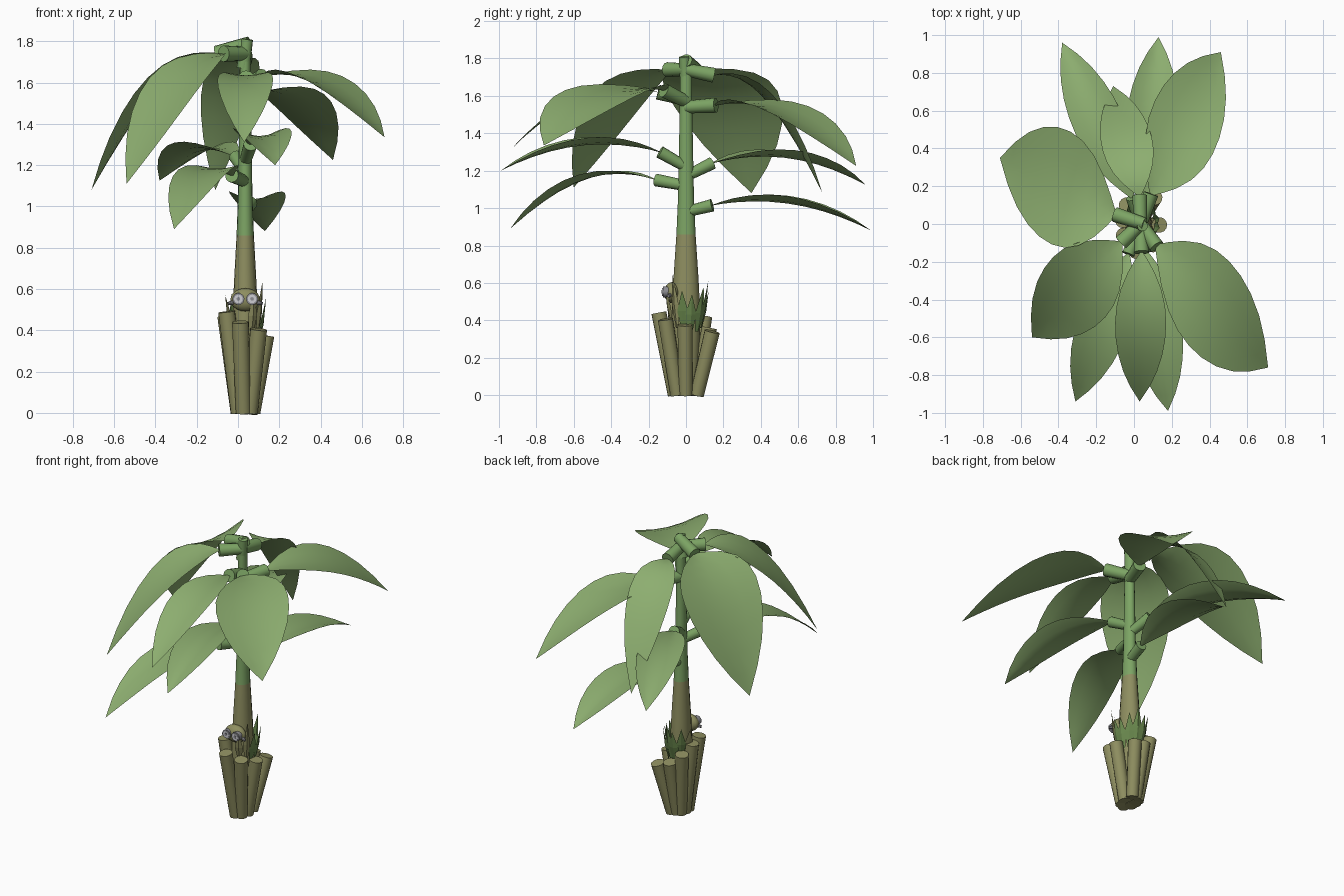
import bpy, bmesh, math
from mathutils import Vector

if "Cube" in bpy.data.objects:
    bpy.data.objects.remove(bpy.data.objects["Cube"])


def srgb(r, g, b):
    return tuple(((c / 255 + 0.055) / 1.055) ** 2.4 for c in (r, g, b)) + (1,)


def material(name, rgb):
    m = bpy.data.materials.new(name)
    m.diffuse_color = srgb(*rgb)
    m.use_nodes = True
    m.node_tree.nodes["Principled BSDF"].inputs["Base Color"].default_value = m.diffuse_color
    return m


LEAF = material("leaf green", (141, 174, 112))
STEM = material("stem green", (124, 164, 100))
BARK = material("olive bark", (142, 142, 96))
SPROUT = material("dark sprout green", (104, 134, 76))
GREY = material("grey", (140, 140, 145))
PALE = material("pale grey", (205, 205, 210))
CX = 0.035  # trunk axis


def finish(name, bm, mats, smooth=True):
    me = bpy.data.meshes.new(name)
    bm.to_mesh(me)
    bm.free()
    for m in mats:
        me.materials.append(m)
    ob = bpy.data.objects.new(name, me)
    bpy.context.collection.objects.link(ob)
    if smooth:
        bpy.ops.object.select_all(action='DESELECT')
        ob.select_set(True)
        bpy.context.view_layer.objects.active = ob
        bpy.ops.object.shade_smooth_by_angle(angle=math.radians(40))
    return ob


def rod(name, a, b, r1, r2, mat, sides=14):
    """Capped tapered cylinder from a to b."""
    a, b = Vector(a), Vector(b)
    d = b - a
    bm = bmesh.new()
    bmesh.ops.create_cone(bm, cap_ends=True, segments=sides, radius1=r1,
                          radius2=r2, depth=d.length)
    bm.transform(d.to_track_quat('Z', 'Y').to_matrix().to_4x4())
    bmesh.ops.translate(bm, verts=bm.verts, vec=(a + b) / 2)
    return finish(name, bm, [mat])


def sheet(name, rows, mat, smooth=True):
    """Grid surface through rows of points."""
    bm = bmesh.new()
    vs = [[bm.verts.new(p) for p in row] for row in rows]
    for p, q in zip(vs, vs[1:]):
        for j in range(len(p) - 1):
            bm.faces.new((p[j], q[j], q[j + 1], p[j + 1]))
    bmesh.ops.remove_doubles(bm, verts=bm.verts, dist=0.0005)
    return finish(name, bm, [mat], smooth)


# Half-width of a leaf along its length
PROFILE = [(0, 0.06), (0.06, 0.28), (0.14, 0.54), (0.25, 0.8), (0.36, 0.95),
           (0.47, 1), (0.58, 0.97), (0.69, 0.86), (0.8, 0.66), (0.9, 0.38), (1, 0)]


def leaf(name, base, tip, half, lift, skew=0, cup=0.15):
    """Arched blade: curved spine, pointed outline, slightly raised edges."""
    base, tip = Vector(base), Vector(tip)
    ctrl = (base + tip) / 2 + Vector((0, 0, 2 * lift))
    u = Vector((tip.x - base.x, tip.y - base.y, 0)).normalized()
    across = Vector((-u.y, u.x, 0)) + skew * u
    rows = []
    for t, w in PROFILE:
        c = base * (1 - t) ** 2 + ctrl * 2 * t * (1 - t) + tip * t * t
        rows.append([c + across * s * w * half
                     + Vector((0, 0, cup * half * w * (s * s - 0.4)))
                     for s in (-1, -0.5, 0, 0.5, 1)])
    return sheet(name, rows, LEAF)


# Trunk: olive below, green above, slightly deeper than wide
RINGS = [(0.02, 0.05), (0.35, 0.062), (0.5, 0.06), (0.62, 0.055), (0.86, 0.042),
         (1.05, 0.035), (1.3, 0.031), (1.5, 0.028), (1.72, 0.026)]
bm = bmesh.new()
N = 16
loops = [[bm.verts.new((CX + r * math.cos(2 * math.pi * k / N),
                        1.22 * r * math.sin(2 * math.pi * k / N), z))
          for k in range(N)] for z, r in RINGS]
for i, (lo, hi) in enumerate(zip(loops, loops[1:])):
    for k in range(N):
        f = bm.faces.new((lo[k], lo[(k + 1) % N], hi[(k + 1) % N], hi[k]))
        f.material_index = int(RINGS[i][0] > 0.8)
bm.faces.new(loops[0][::-1])
bm.faces.new(loops[-1]).material_index = 1
finish("trunk", bm, [BARK, STEM])

# Cut stalks leaning outward around the foot
for i, (x, y, z) in enumerate([(-0.055, -0.06, 0.49), (0.012, -0.145, 0.44),
                               (0.1, -0.11, 0.405), (0.135, -0.005, 0.375),
                               (0.11, 0.14, 0.34), (0.03, 0.125, 0.36),
                               (-0.04, 0.1, 0.42), (-0.06, 0.02, 0.47)]):
    foot = (CX + 0.36 * (x - CX), 0.42 * y, 0)
    rod(f"cut_stalk_{i + 1}", foot, (x, y, z), 0.037, 0.041, BARK)

# Leaves: base, tip, half width, lift, skew, height where the stub leaves the trunk
LEAVES = [
    ((-0.10, 0.05, 1.74), (-0.71, 0.35, 1.08), 0.29, 0.17, -0.3, 1.79),
    ((-0.07, -0.10, 1.74), (-0.54, -0.60, 1.11), 0.21, 0.16, 0.1, 1.74),
    ((0.12, -0.12, 1.63), (0.71, -0.76, 1.335), 0.23, 0.12, -0.4, 1.57),
    ((0.09, 0.16, 1.55), (0.46, 0.91, 1.225), 0.20, 0.13, 0.3, 1.54),
    ((0.04, -0.15, 1.62), (0.03, -0.94, 1.31), 0.135, 0.13, 0, 1.58),
    ((0.03, 0.15, 1.71), (-0.11, 0.73, 1.08), 0.135, 0.19, 0, 1.74),
    ((-0.01, 0.14, 1.24), (-0.38, 0.96, 1.125), 0.135, 0.10, 0, 1.17),
    ((0.06, 0.14, 1.015), (0.13, 0.99, 0.88), 0.135, 0.09, 0, 0.98),
    ((-0.03, -0.16, 1.15), (-0.31, -0.94, 0.89), 0.135, 0.14, 0, 1.12),
    ((0.06, -0.14, 1.30), (0.18, -0.99, 1.20), 0.135, 0.10, 0, 1.22),
]
for i, (base, tip, half, lift, skew, z0) in enumerate(LEAVES):
    leaf(f"leaf_{i + 1}", base, tip, half, lift, skew,
         0.3 if i in (6, 7, 9) else 0.15)
    # Stub that carries the leaf, slightly flared at the end
    r = 0.04 if z0 > 1.5 else 0.034
    start = Vector((CX, 0, z0))
    end = Vector(base)
    if i == 0:
        start.x += 0.02
    rod(f"leaf_stub_{i + 1}", start, end, r * 0.85, r, STEM, 12)

# Crown knob where the top stubs meet
rod("crown_knob", (CX - 0.01, 0, 1.67), (CX + 0.01, -0.01, 1.81), 0.032, 0.028, STEM, 12)

# Pointed shoots between the cut stalks and the trunk
for i, (deg, z, h, w, m) in enumerate([
        (-35, 0.36, 0.28, 0.022, BARK), (-10, 0.36, 0.2, 0.03, SPROUT),
        (15, 0.34, 0.2, 0.032, SPROUT), (45, 0.34, 0.22, 0.03, SPROUT),
        (75, 0.36, 0.25, 0.03, SPROUT), (100, 0.36, 0.2, 0.032, SPROUT),
        (130, 0.38, 0.2, 0.03, SPROUT), (160, 0.4, 0.17, 0.03, BARK),
        (-65, 0.38, 0.2, 0.025, BARK)]):
    a = math.radians(deg)
    out = Vector((math.cos(a), 1.2 * math.sin(a), 0))
    side = Vector((-math.sin(a), math.cos(a), 0))
    rows = []
    for t, k in ((0, 0.4), (0.45, 1), (1, 0)):
        c = Vector((CX, 0, z + h * t)) + out * (0.068 + 0.035 * t)
        rows.append([c - side * w * k, c + out * 0.008 * k, c + side * w * k])
    sheet(f"shoot_{i + 1}", rows, m, False)

# Small round creature perched on the front of the trunk
bm = bmesh.new()
bmesh.ops.create_uvsphere(bm, u_segments=16, v_segments=10, radius=1)
bmesh.ops.scale(bm, verts=bm.verts, vec=(0.072, 0.042, 0.056))
bmesh.ops.translate(bm, verts=bm.verts, vec=(CX, -0.075, 0.548))
finish("perched_body", bm, [BARK])
for side, label in ((-1, "left"), (1, "right")):
    x = CX + side * 0.033
    rod(f"{label}_eye_rim", (x, -0.09, 0.552), (x, -0.124, 0.552), 0.029, 0.029, GREY, 16)
    rod(f"{label}_eye", (x, -0.12, 0.552), (x, -0.128, 0.552), 0.021, 0.021, PALE, 16)
    rod(f"{label}_eye_centre", (x, -0.125, 0.552), (x, -0.132, 0.552), 0.009, 0.009, GREY, 12)
    rod(f"{label}_side_tab", (CX + side * 0.06, -0.085, 0.535),
        (CX + side * 0.082, -0.095, 0.53), 0.012, 0.008, GREY, 8)
